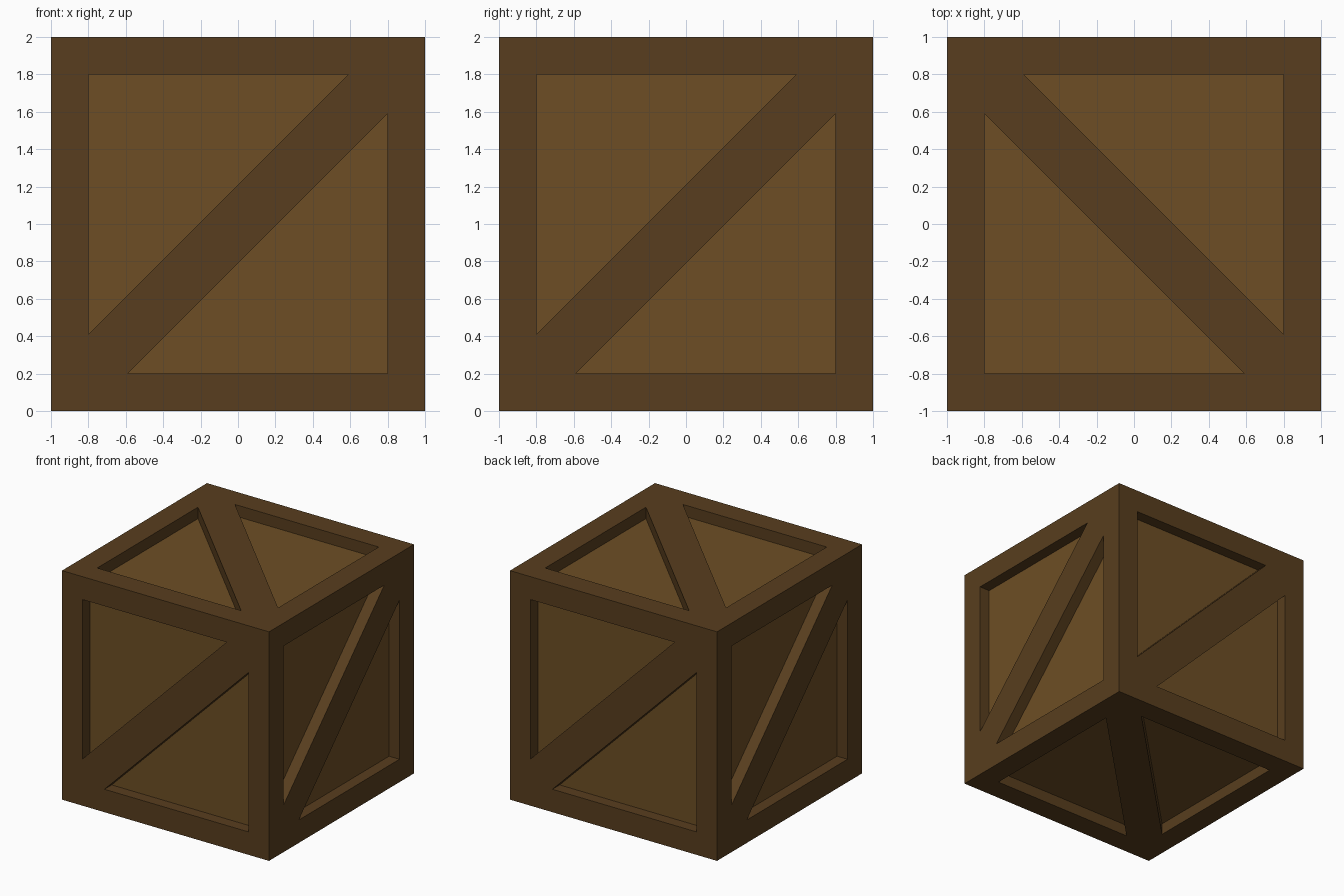
import bpy, bmesh
from mathutils import Vector

if "Cube" in bpy.data.objects:
    bpy.data.objects.remove(bpy.data.objects["Cube"])

HALF, INNER, DEPTH = 1.0, 0.8, 0.1   # crate half size, frame opening, recess
CUT = 0.59                           # where the brace meets the frame opening
CENTRE = Vector((0, 0, 1))


def material(name, rgb):
    m = bpy.data.materials.new(name)
    m.diffuse_color = (*rgb, 1)
    m.use_nodes = True
    m.node_tree.nodes["Principled BSDF"].inputs["Base Color"].default_value = m.diffuse_color
    return m


def finish(bm, name, mat):
    bmesh.ops.remove_doubles(bm, verts=bm.verts, dist=1e-4)
    me = bpy.data.meshes.new(name)
    bm.to_mesh(me)
    bm.free()
    me.materials.append(mat)
    ob = bpy.data.objects.new(name, me)
    bpy.context.collection.objects.link(ob)
    return ob


frame_mat = material("frame_wood", (0.098, 0.048, 0.013))
panel_mat = material("panel_wood", (0.153, 0.076, 0.018))

# Each side: outward normal and horizontal axis; the brace runs along u + v
SIDES = [((0, -1, 0), (1, 0, 0)), ((1, 0, 0), (0, 1, 0)),
         ((0, 1, 0), (-1, 0, 0)), ((-1, 0, 0), (0, -1, 0)),
         ((0, 0, 1), (0, 1, 0)), ((0, 0, -1), (0, 1, 0))]

# Triangular openings either side of the brace (counter-clockwise)
upper = [(-INNER, INNER), (-INNER, -CUT), (CUT, INNER)]
lower = [(-x, -y) for x, y in upper]
bl, br, tr, tl = (-HALF, -HALF), (HALF, -HALF), (HALF, HALF), (-HALF, HALF)

# Flush frame borders and brace
outer = [[bl, upper[1], upper[0], tl], [tl, upper[0], upper[2], tr],
         [tr, lower[1], lower[0], br], [br, lower[0], lower[2], bl],
         [bl, lower[2], lower[1], tr, upper[2], upper[1]]]

bm = bmesh.new()
for n, u in SIDES:
    n, u = Vector(n), Vector(u)
    v = n.cross(u)

    def face(pts):
        bm.faces.new([bm.verts.new(CENTRE + u * a + v * b + n * c) for a, b, c in pts])

    for poly in outer:
        face([(a, b, HALF) for a, b in poly])
    # Recess walls
    for tri in (upper, lower):
        for i in range(3):
            p, q = tri[i], tri[(i + 1) % 3]
            face([(*p, HALF), (*p, HALF - DEPTH), (*q, HALF - DEPTH), (*q, HALF)])
frame = finish(bm, "crate_frame", frame_mat)

# Orient the frame faces: borders outward, recess walls into the openings
for p in frame.data.polygons:
    out = p.center - CENTRE
    side = max(range(3), key=lambda i: abs(out[i]))
    if abs(p.normal[side]) > 0.9 and p.normal.dot(out) < 0:
        p.flip()

# Recessed panels
bm = bmesh.new()
bmesh.ops.create_cube(bm, size=2 * (HALF - DEPTH))
bmesh.ops.translate(bm, verts=bm.verts, vec=CENTRE)
finish(bm, "recessed_panels", panel_mat)
